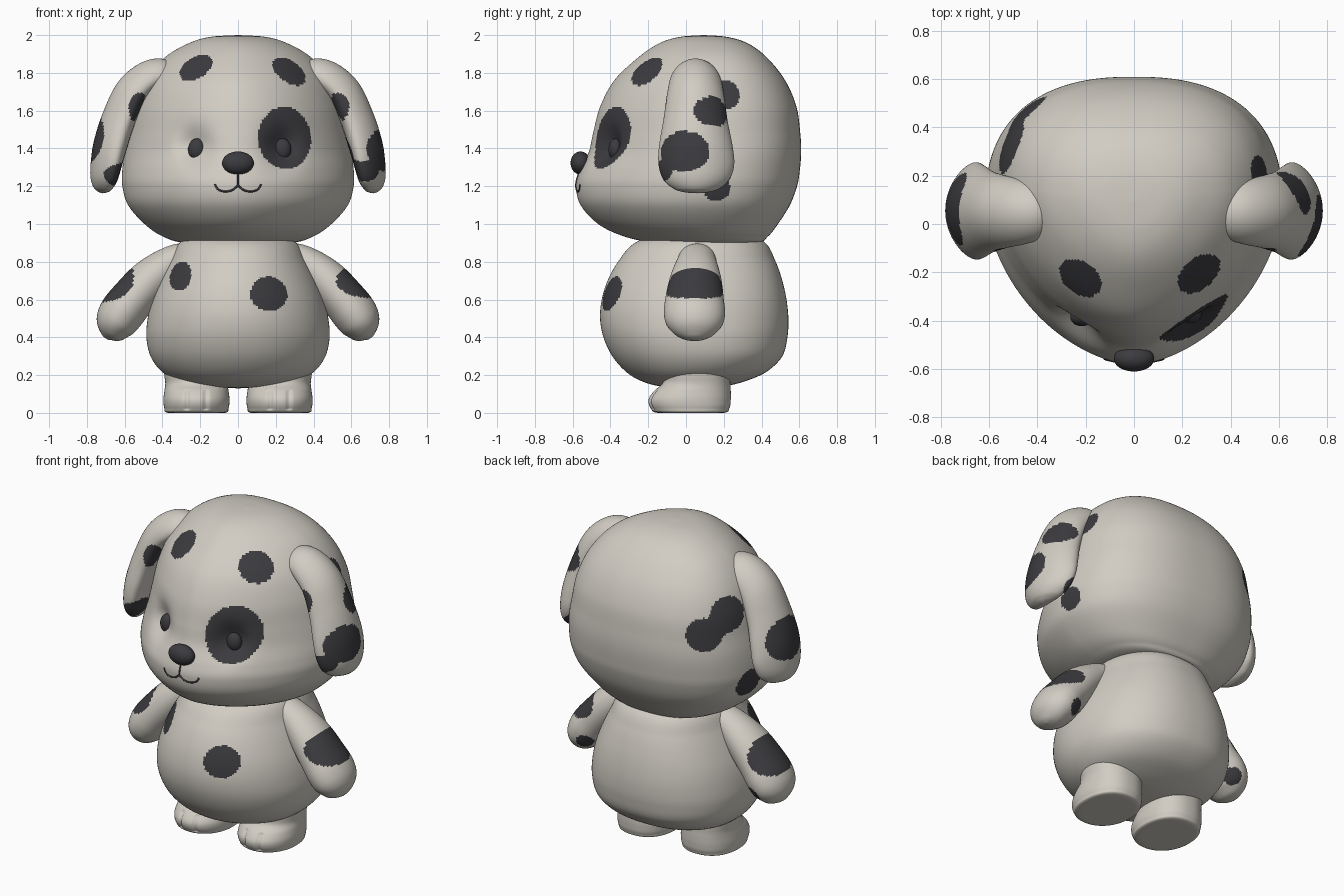
import bpy, bmesh, math
from mathutils import Vector, Matrix
from mathutils.bvhtree import BVHTree

if "Cube" in bpy.data.objects:
    bpy.data.objects.remove(bpy.data.objects["Cube"])


def material(name, rgb):
    m = bpy.data.materials.new(name)
    m.diffuse_color = (*rgb, 1)
    m.use_nodes = True
    m.node_tree.nodes["Principled BSDF"].inputs["Base Color"].default_value = m.diffuse_color
    return m


CREAM = material("cream plush", (0.64, 0.61, 0.55))
DARK = material("charcoal plush", (0.045, 0.043, 0.049))


def spline(keys, steps):
    """Catmull-Rom samples through tuples of numbers."""
    out = []
    for i in range(len(keys) - 1):
        a, b = keys[max(i - 1, 0)], keys[i]
        c, d = keys[i + 1], keys[min(i + 2, len(keys) - 1)]
        for s in range(steps):
            t = s / steps
            out.append(tuple(0.5 * (2 * q + (r - p) * t + (2 * p - 5 * q + 4 * r - u) * t * t
                                    + (3 * q - p - 3 * r + u) * t ** 3)
                             for p, q, r, u in zip(a, b, c, d)))
    out.append(tuple(keys[-1]))
    return out


def finish(name, bm, mats):
    me = bpy.data.meshes.new(name)
    bmesh.ops.recalc_face_normals(bm, faces=bm.faces)
    for f in bm.faces:
        f.smooth = True
    bm.to_mesh(me)
    ob = bpy.data.objects.new(name, me)
    bpy.context.collection.objects.link(ob)
    for m in mats:
        me.materials.append(m)
    return ob


def skin(name, rings, spots=(), shape=None):
    """Bridge rings of points; faces inside any spot ellipsoid become dark."""
    bm = bmesh.new()
    rows = [[bm.verts.new(shape(Vector(p)) if shape else p) for p in r] for r in rings]
    n = len(rows[0])
    for a, b in zip(rows, rows[1:]):
        for i in range(n):
            j = (i + 1) % n
            bm.faces.new((a[i], a[j], b[j], b[i]))
    bm.faces.new(rows[0])
    bm.faces.new(rows[-1])
    for f in bm.faces:
        p = f.calc_center_median()
        for x, y, z, rx, ry, rz in spots:
            if ((p.x - x) / rx) ** 2 + ((p.y - y) / ry) ** 2 + ((p.z - z) / rz) ** 2 < 1:
                f.material_index = 1
    finish(name, bm, (CREAM, DARK))
    return bm


def power(v, n):
    return math.copysign(abs(v) ** (2 / n), v)


def stacked(keys, steps, n, cx=0, frac=0.57, nf=2.0, nb=2.3):
    """Horizontal rings from (z, half width, front y, back y)."""
    rings = []
    for z, w, f, b in spline(keys, steps):
        yc = f + (b - f) * frac
        ring = []
        for i in range(n):
            a = 2 * math.pi * i / n
            c, s = math.cos(a), math.sin(a)
            e, d = (nf, yc - f) if s < 0 else (nb, b - yc)
            ring.append((cx + max(w, .002) * power(c, e), yc + d * power(s, e), max(z, 0)))
        rings.append(ring)
    return rings


def limb(keys, steps, n, side, curl=0):
    """Rings along a bent path from (x, z, y, half thickness, half depth)."""
    pts = spline(keys, steps)
    rings = []
    for i, (x, z, y, t, d) in enumerate(pts):
        p, q = pts[max(i - 1, 0)], pts[min(i + 1, len(pts) - 1)]
        v = Vector((q[0] - p[0], q[1] - p[1])).normalized()
        ring = []
        for k in range(n):
            a = 2 * math.pi * k / n
            o = max(t, .002) * math.cos(a) - curl * d * math.sin(a) ** 2
            ring.append((side * (x - v.y * o), y + max(d, .002) * math.sin(a), z + v.x * o))
        rings.append(ring)
    return rings


# Head with sunken eye sockets
def sockets(p):
    if p.y < 0:
        p.y += 0.065 * math.exp(-((abs(p.x) - .235) / .085) ** 2 - ((p.z - 1.41) / .095) ** 2)
    return p


head_keys = [(2.0, .003, .09, .1), (1.99, .15, -.035, .22), (1.955, .265, -.145, .33),
             (1.88, .39, -.255, .43), (1.76, .49, -.38, .525), (1.62, .55, -.455, .585),
             (1.48, .58, -.492, .605), (1.38, .6, -.515, .61), (1.28, .613, -.562, .602),
             (1.2, .612, -.582, .588), (1.1, .582, -.558, .55), (1.0, .495, -.465, .487),
             (.935, .4, -.33, .435), (.9, .28, -.16, .37), (.89, .003, .1, .1)]
head_spots = [(-.235, -.24, 1.845, .1, .1, .1), (.285, -.22, 1.825, .108, .1, .1),
              (.248, -.4, 1.455, .147, .3, .167),
              (-.54, .33, 1.63, .12, .12, .105), (-.46, .47, 1.53, .11, .11, .1),
              (-.51, .4, 1.58, .08, .08, .08), (-.57, .22, 1.18, .1, .09, .09),
              (.51, .2, 1.68, .1, .085, .085), (.6, .16, 1.19, .1, .075, .068)]
head = skin("head", stacked(head_keys, 13, 290, nf=1.75, nb=2.4), head_spots, sockets)
tree = BVHTree.FromBMesh(head)


def face_y(x, z):
    return tree.ray_cast(Vector((x, -2, z)), Vector((0, 1, 0)))[0].y


# Pear-shaped body
body_keys = [(.13, .003, .05, .06), (.14, .2, -.13, .2), (.17, .32, -.24, .32),
             (.22, .405, -.32, .43), (.3, .463, -.39, .51), (.4, .485, -.437, .537),
             (.5, .478, -.455, .542), (.6, .455, -.446, .532), (.7, .415, -.415, .51),
             (.8, .365, -.36, .475), (.9, .31, -.27, .42), (.96, .2, -.1, .3),
             (.97, .003, .08, .09)]
body_spots = [(-.315, -.3, .735, .068, .2, .088), (.165, -.4, .63, .1, .2, .093)]
skin("body", stacked(body_keys, 12, 220, frac=.5, nf=2.0, nb=2.3), body_spots)


# Legs with toe creases
def toes(p):
    if p.y < -.08 and .015 < p.z < .12:
        p.y += sum(.014 * math.exp(-((abs(p.x) - .22 - o) / .009) ** 2) for o in (-.05, .05))
    return p


leg_keys = [(0, .01, .01, .03), (0, .15, -.15, .2), (.025, .17, -.187, .23),
            (.07, .175, -.198, .237), (.115, .17, -.17, .237), (.155, .165, -.125, .235),
            (.2, .17, -.115, .235), (.26, .175, -.11, .235), (.33, .15, -.08, .2)]

ear_keys = [(.355, 1.80, .05, .002, .002), (.37, 1.805, .05, .06, .1), (.46, 1.79, .05, .08, .132),
            (.56, 1.705, .05, .088, .15), (.63, 1.56, .05, .09, .17), (.675, 1.42, .052, .09, .195),
            (.697, 1.32, .055, .083, .2), (.71, 1.24, .055, .072, .175), (.717, 1.19, .055, .05, .12),
            (.72, 1.17, .055, .025, .06), (.721, 1.163, .055, .002, .002)]
ear_spots = {1: [(.70, .0, 1.38, .17, .135, .115), (.66, .13, 1.59, .12, .1, .085),
                 (.66, -.11, 1.285, .11, .06, .06),
                 (.53, -.1, 1.62, .06, .07, .075), (.64, .18, 1.25, .07, .07, .07)],
             -1: [(-.75, .065, 1.44, .11, .165, .125), (-.635, -.08, 1.265, .08, .1, .065),
                  (-.52, -.1, 1.61, .06, .07, .085)]}

arm_keys = [(.25, .86, .06, .002, .002), (.28, .845, .06, .06, .08), (.37, .785, .055, .092, .11),
            (.47, .70, .05, .112, .138), (.56, .6, .045, .118, .155), (.615, .53, .045, .12, .162),
            (.65, .47, .045, .108, .148), (.673, .422, .045, .075, .105),
            (.685, .398, .045, .04, .055), (.689, .388, .045, .002, .002)]
arm_spots = {1: [(.64, .05, .69, .15, .23, .092), (.58, .17, .48, .05, .06, .05)],
             -1: [(-.65, .05, .68, .135, .19, .115), (-.59, .17, .46, .05, .06, .05)]}

for side, word in ((1, "right"), (-1, "left")):
    skin(word + "_leg", stacked(leg_keys, 6, 110, cx=.22 * side, frac=.5, nf=2.1), (), toes)
    skin(word + "_ear", limb(ear_keys, 10, 110, side, .2), ear_spots[side])
    skin(word + "_arm", limb(arm_keys, 8, 90, side), arm_spots[side])


# Nose and eyes
def ball(name, centre, radii):
    bm = bmesh.new()
    bmesh.ops.create_uvsphere(bm, u_segments=40, v_segments=24, radius=1,
                              matrix=Matrix.LocRotScale(centre, None, Vector(radii)))
    finish(name, bm, (DARK,))


ball("nose", Vector((0, -.558, 1.323)), (.084, .053, .061))
for x, word in ((.235, "right"), (-.217, "left")):
    ball(word + "_eye", Vector((x, face_y(x, 1.395), 1.395)), (.047, .038, .058))


# Stitched mouth following the muzzle
def stitch(name, pts):
    cu = bpy.data.curves.new(name, 'CURVE')
    cu.dimensions = '3D'
    cu.bevel_depth = .005
    cu.bevel_resolution = 2
    sp = cu.splines.new('POLY')
    path = spline(pts, 6)
    sp.points.add(len(path) - 1)
    for p, (x, z) in zip(sp.points, path):
        p.co = (x, face_y(x, z), z, 1)
    cu.materials.append(DARK)
    bpy.context.collection.objects.link(bpy.data.objects.new(name, cu))


stitch("mouth_centre", [(0, 1.28), (0, 1.25), (0, 1.205)])
for s, word in ((1, "right"), (-1, "left")):
    stitch(word + "_mouth", [(0, 1.205), (s * .03, 1.18), (s * .07, 1.172),
                             (s * .105, 1.183), (s * .122, 1.21)])
